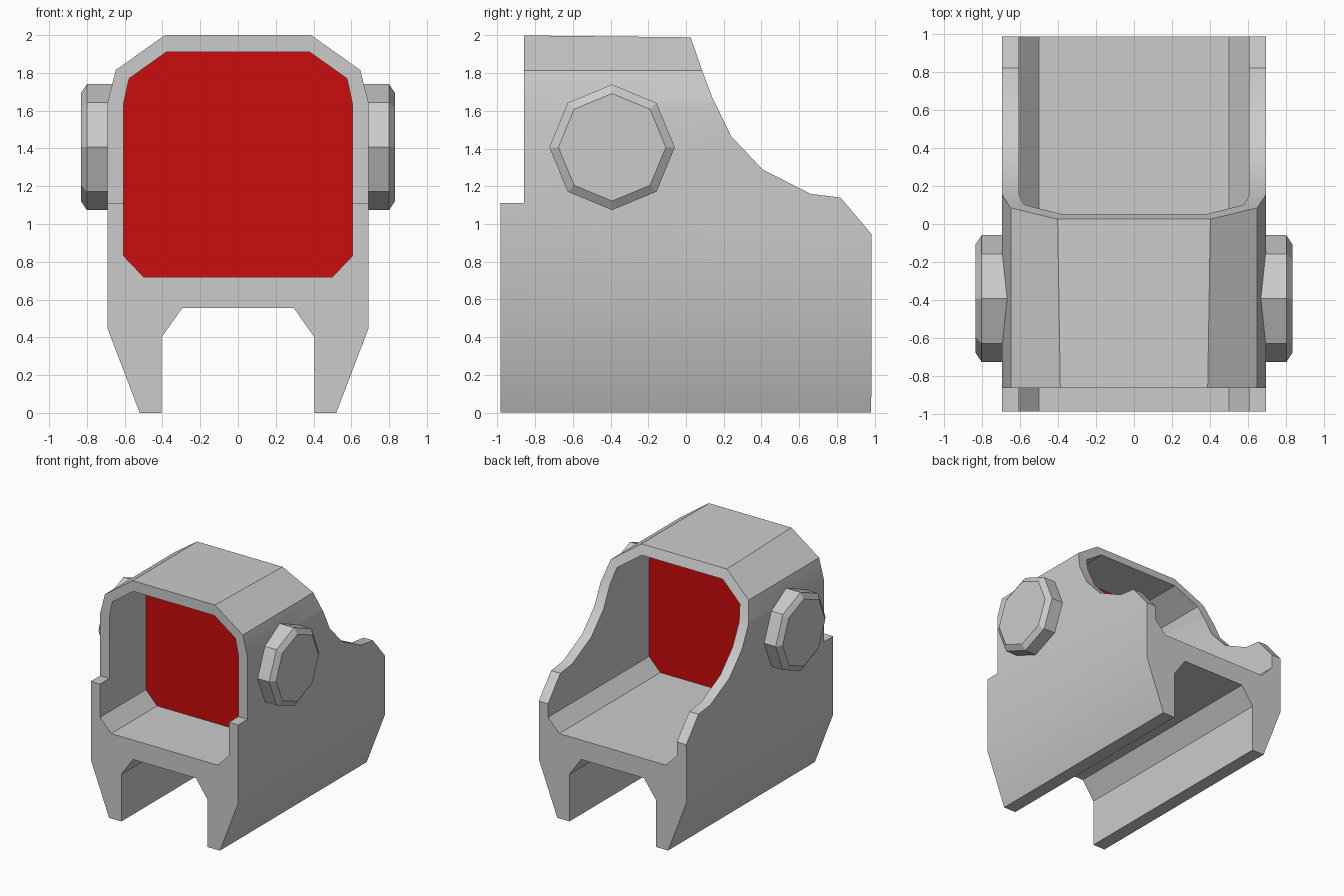
import bpy, bmesh, math
from mathutils import Matrix

if "Cube" in bpy.data.objects:
    bpy.data.objects.remove(bpy.data.objects["Cube"], do_unlink=True)


def material(name, color):
    m = bpy.data.materials.new(name)
    m.use_nodes = True
    m.diffuse_color = color
    m.node_tree.nodes["Principled BSDF"].inputs["Base Color"].default_value = color
    return m


GREY = material("housing grey", (0.6, 0.6, 0.6, 1))
RED = material("lens red", (0.6, 0.004, 0.004, 1))


def add_object(name, bm, mat):
    bmesh.ops.recalc_face_normals(bm, faces=bm.faces)
    mesh = bpy.data.meshes.new(name)
    bm.to_mesh(mesh)
    bm.free()
    mesh.materials.append(mat)
    ob = bpy.data.objects.new(name, mesh)
    bpy.context.collection.objects.link(ob)
    return ob


def mirrored(half):
    """Close a right-hand half outline by mirroring it across x = 0."""
    return half + [(-x, z) for x, z in reversed(half)]


def prism(name, points, place, depth, mat=GREY):
    """Extrude an outline; place(a, b) gives the first cap, depth the sweep."""
    bm = bmesh.new()
    cap = bm.faces.new([bm.verts.new(place(a, b)) for a, b in points])
    if depth:
        out = bmesh.ops.extrude_face_region(bm, geom=[cap])
        moved = [v for v in out["geom"] if isinstance(v, bmesh.types.BMVert)]
        bmesh.ops.translate(bm, verts=moved, vec=depth)
    return add_object(name, bm, mat)


def cut(target, cutter, operation):
    mod = target.modifiers.new("cut", "BOOLEAN")
    mod.object, mod.operation, mod.solver = cutter, operation, "EXACT"
    bpy.context.view_layer.objects.active = target
    bpy.ops.object.modifier_apply(modifier=mod.name)
    bpy.data.objects.remove(cutter, do_unlink=True)


# Housing: outer section with the rail channel underneath
outer = mirrored([(0.295, 0.555), (0.405, 0.4), (0.405, 0), (0.52, 0), (0.692, 0.45),
                  (0.692, 1.64), (0.647, 1.815), (0.387, 2.0)])
housing = prism("housing", outer, lambda x, z: (x, -1.2, z), (0, 2.4, 0))

# Viewing tunnel through the housing
window = mirrored([(0.5, 0.72), (0.605, 0.83), (0.605, 1.64), (0.577, 1.77), (0.38, 1.91)])
tunnel = prism("tunnel_cutter", window, lambda x, z: (x, -1.5, z), (0, 3, 0))
cut(housing, tunnel, "DIFFERENCE")

# Side silhouette: stepped front and swept-down rear
side = [(-0.985, -0.1), (0.982, -0.1), (0.985, 0.945), (0.82, 1.14), (0.66, 1.16), (0.405, 1.29),
        (0.24, 1.465), (0.14, 1.67), (0.085, 1.815), (0.025, 1.99), (-0.86, 2.0),
        (-0.86, 2.1), (-0.86, 1.112), (-0.985, 1.112)]
side.remove((-0.86, 2.1))
silhouette = prism("silhouette_cutter", side, lambda y, z: (-1, y, z), (2, 0, 0))
cut(housing, silhouette, "INTERSECT")
housing.select_set(True)
bpy.ops.object.shade_smooth_by_angle(angle=math.radians(30))
housing.select_set(False)

# Lens filling the tunnel
prism("lens", window, lambda x, z: (x, -0.37, z), None, RED)

# Octagonal adjustment knobs with a bevelled rim
for name, s in (("left_knob", 1), ("right_knob", -1)):
    bm = bmesh.new()
    rings = []
    for x, r in ((0.65, 0.333), (0.8, 0.333), (0.832, 0.285)):
        ring = bmesh.ops.create_circle(bm, segments=8, radius=r, matrix=(
            Matrix.Translation((s * x, -0.392, 1.407)) @ Matrix.Rotation(math.pi / 2, 4, "Y")))
        rings.append(ring["verts"])
    for a, b in zip(rings, rings[1:]):
        for i in range(8):
            j = (i + 1) % 8
            bm.faces.new((a[i], a[j], b[j], b[i]))
    bm.faces.new(rings[0])
    bm.faces.new(rings[-1])
    add_object(name, bm, GREY)
